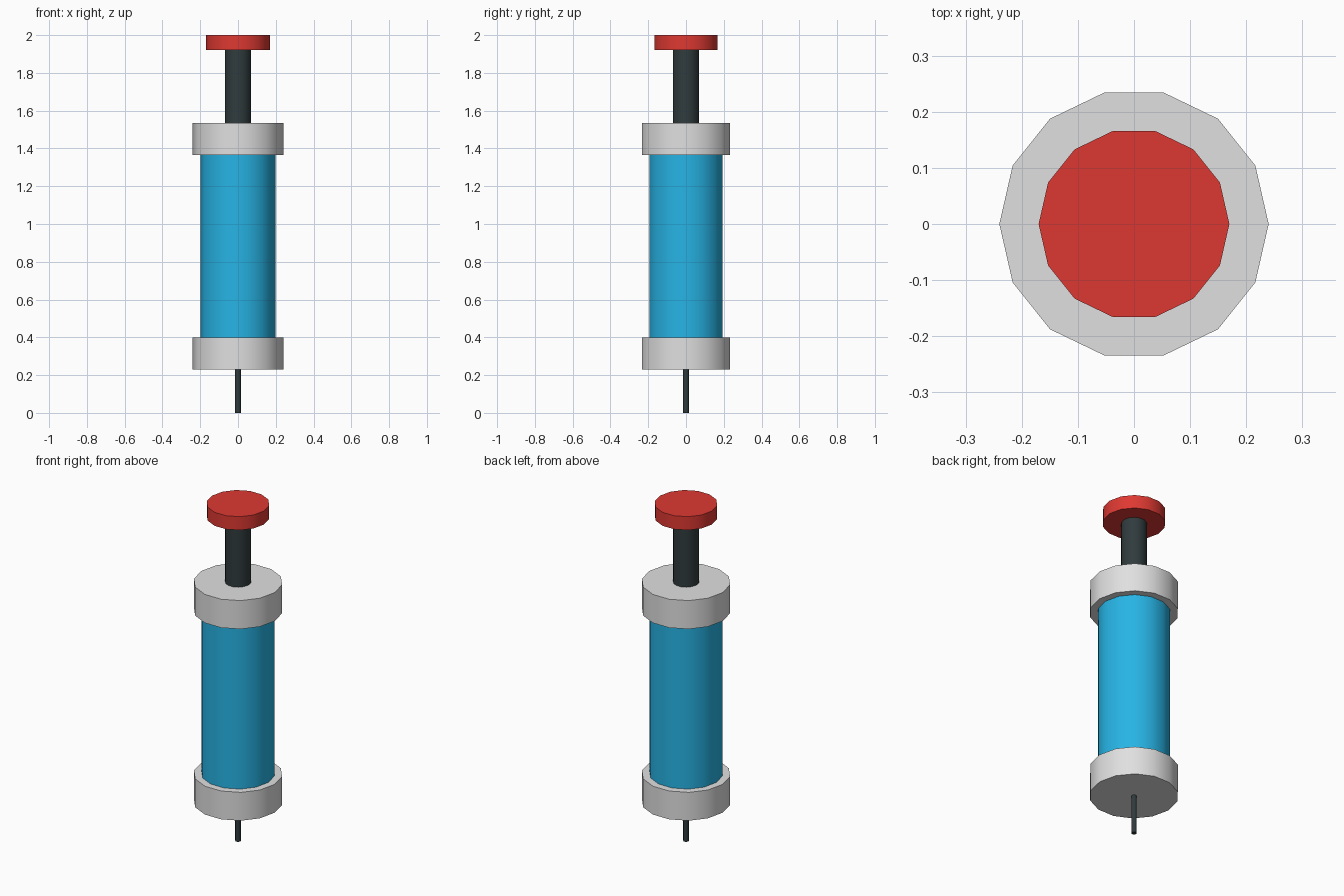
import bpy, bmesh, math
from mathutils import Matrix

if "Cube" in bpy.data.objects:
    bpy.data.objects.remove(bpy.data.objects["Cube"])

SIDES = 14


def material(name, r, g, b):
    m = bpy.data.materials.new(name)
    lin = [((c / 255 + 0.055) / 1.055) ** 2.4 for c in (r, g, b)]
    m.diffuse_color = (*lin, 1)
    m.use_nodes = True
    m.node_tree.nodes["Principled BSDF"].inputs["Base Color"].default_value = m.diffuse_color
    return m


red = material("red", 222, 57, 50)
blue = material("blue", 39, 180, 229)
grey = material("light grey", 224, 224, 224)
dark = material("dark grey", 48, 59, 61)


def cylinder(name, radius, z0, z1, mat):
    """Capped 14-sided cylinder with a corner pointing along x."""
    bm = bmesh.new()
    place = Matrix.Translation((0, 0, (z0 + z1) / 2)) @ Matrix.Rotation(math.pi / 2, 4, 'Z')
    bmesh.ops.create_cone(bm, cap_ends=True, segments=SIDES, radius1=radius,
                          radius2=radius, depth=z1 - z0, matrix=place)
    # smooth round side, sharp rims
    for f in bm.faces:
        f.smooth = abs(f.normal.z) < 0.5
    for e in bm.edges:
        e.smooth = e.calc_face_angle(0) < math.radians(30)
    me = bpy.data.meshes.new(name)
    bm.to_mesh(me)
    bm.free()
    me.materials.append(mat)
    ob = bpy.data.objects.new(name, me)
    bpy.context.collection.objects.link(ob)
    return ob


# needle, barrel with its two collars, plunger rod and thumb cap
cylinder("needle", 0.015, 0.0, 0.23, dark)
cylinder("lower_collar", 0.24, 0.23, 0.398, grey)
cylinder("barrel", 0.198, 0.398, 1.366, blue)
cylinder("upper_collar", 0.24, 1.366, 1.535, grey)
cylinder("plunger_rod", 0.07, 1.535, 1.92, dark)
cylinder("plunger_cap", 0.17, 1.92, 2.0, red)
